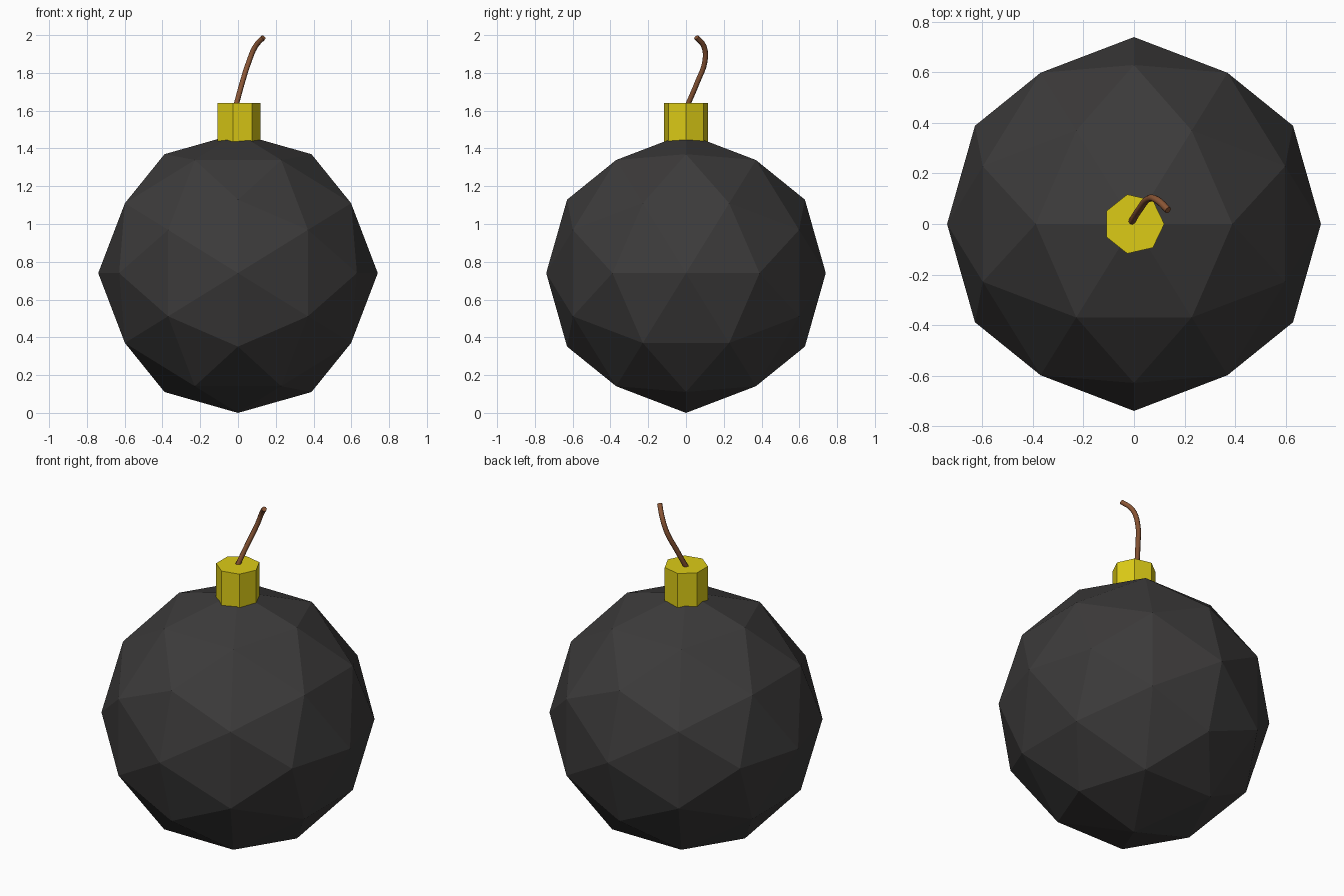
import bpy, bmesh, math
from itertools import combinations
from mathutils import Vector, Matrix

if "Cube" in bpy.data.objects:
    bpy.data.objects.remove(bpy.data.objects["Cube"])

R = 0.74  # ball radius, also its centre height


def paint(obj, name, rgb):
    mat = bpy.data.materials.new(name)
    mat.diffuse_color = (*rgb, 1)
    mat.use_nodes = True
    mat.node_tree.nodes["Principled BSDF"].inputs["Base Color"].default_value = mat.diffuse_color
    obj.data.materials.append(mat)


def add_mesh(name, bm):
    bmesh.ops.recalc_face_normals(bm, faces=bm.faces)
    mesh = bpy.data.meshes.new(name)
    bm.to_mesh(mesh)
    bm.free()
    obj = bpy.data.objects.new(name, mesh)
    bpy.context.collection.objects.link(obj)
    return obj


# Ball: icosahedron resting on an edge, split once and pushed out to the sphere
phi = (1 + math.sqrt(5)) / 2
corners = []
for s in (-1, 1):
    for t in (-1, 1):
        corners += [Vector((s, 0, t * phi)), Vector((t * phi, s, 0)), Vector((0, t * phi, s))]
middles = [a + b for a, b in combinations(corners, 2) if (a - b).length < 2.1]
bm = bmesh.new()
for p in corners + middles:
    bm.verts.new(p.normalized() * R + Vector((0, 0, R)))
bmesh.ops.convex_hull(bm, input=bm.verts)
ball = add_mesh("ball", bm)
paint(ball, "dark_iron", (0.045, 0.043, 0.043))

# Cap: seven-sided collar sunk into the top of the ball
bottom, top = 1.40, 1.64
bm = bmesh.new()
bmesh.ops.create_cone(bm, cap_ends=True, segments=7, radius1=0.12, radius2=0.12,
                      depth=top - bottom)
# turn so that one corner points to +x
corner = bm.verts[:][0].co
bmesh.ops.rotate(bm, verts=bm.verts, cent=(0, 0, 0),
                 matrix=Matrix.Rotation(-math.atan2(corner.y, corner.x), 3, 'Z'))
bmesh.ops.translate(bm, verts=bm.verts, vec=(0, 0, (top + bottom) / 2))
cap = add_mesh("cap", bm)
paint(cap, "yellow_metal", (0.72, 0.60, 0.008))

# Fuse: thin cord curling up and over to the right
path = [(-0.015, 0.0, 1.61), (0.023, 0.06, 1.75), (0.058, 0.1, 1.86),
        (0.092, 0.095, 1.94), (0.135, 0.055, 1.988)]
curve = bpy.data.curves.new("fuse", 'CURVE')
curve.dimensions = '3D'
curve.resolution_u = 4
curve.bevel_depth = 0.014
curve.bevel_resolution = 2
curve.use_fill_caps = True
spline = curve.splines.new('BEZIER')
spline.bezier_points.add(len(path) - 1)
for point, co in zip(spline.bezier_points, path):
    point.co = co
    point.handle_left_type = point.handle_right_type = 'AUTO'
fuse = bpy.data.objects.new("fuse", curve)
bpy.context.collection.objects.link(fuse)
paint(fuse, "brown_cord", (0.25, 0.09, 0.035))
